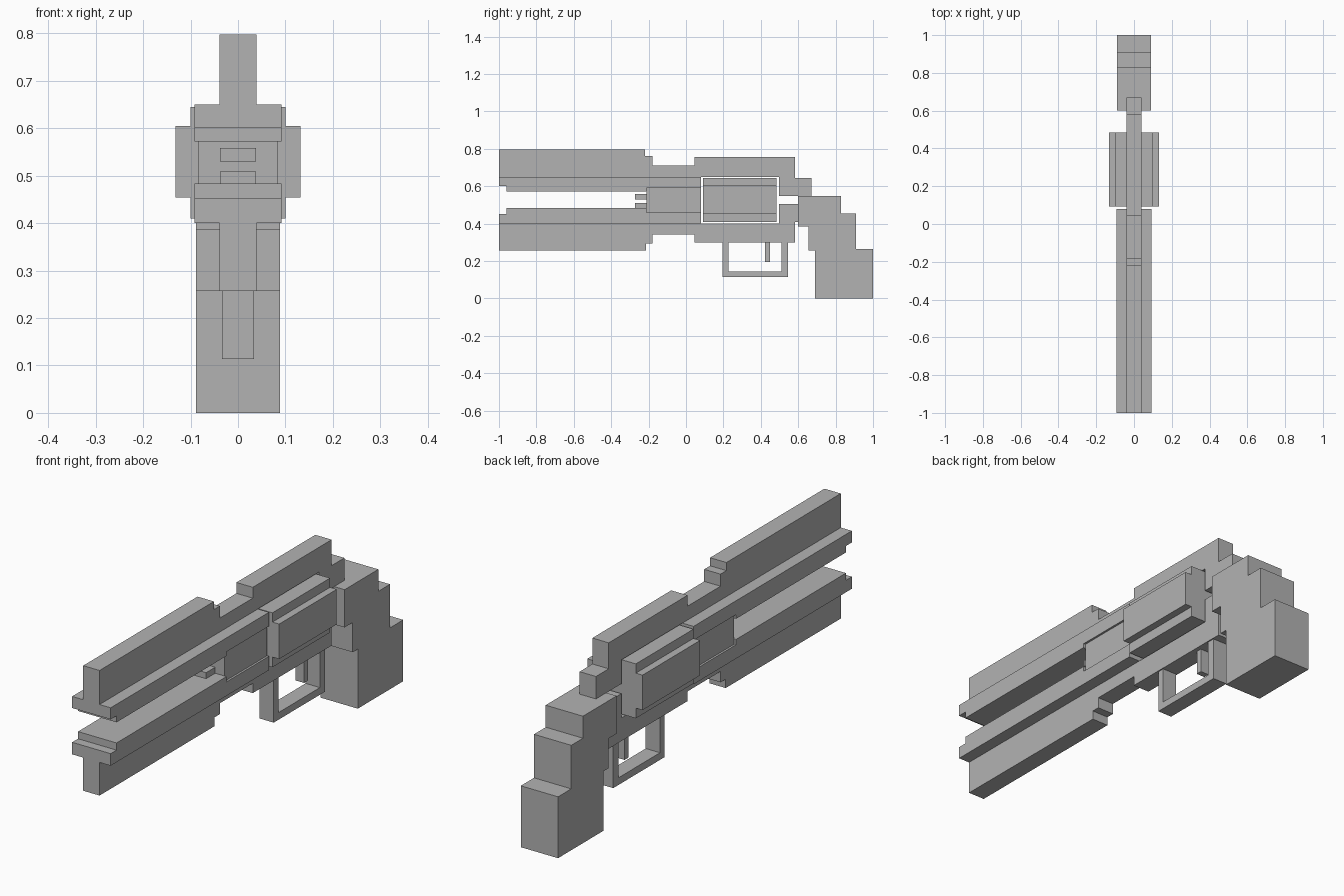
import bpy
import bmesh

cube = bpy.data.objects.get("Cube")
if cube:
    bpy.data.objects.remove(cube, do_unlink=True)

grey = bpy.data.materials.new("plain grey")
grey.use_nodes = True
colour = (0.45, 0.45, 0.45, 1)
grey.diffuse_color = colour
grey.node_tree.nodes["Principled BSDF"].inputs["Base Color"].default_value = colour


def finish(name, bm):
    bmesh.ops.recalc_face_normals(bm, faces=bm.faces)
    mesh = bpy.data.meshes.new(name)
    bm.to_mesh(mesh)
    bm.free()
    mesh.materials.append(grey)
    obj = bpy.data.objects.new(name, mesh)
    bpy.context.collection.objects.link(obj)
    return obj


def side_profile(name, half, points):
    """Extrude a (y, z) outline across x from -half to half."""
    bm = bmesh.new()
    face = bm.faces.new([bm.verts.new((-half, y, z)) for y, z in points])
    new = bmesh.ops.extrude_face_region(bm, geom=[face])["geom"]
    moved = [v for v in new if isinstance(v, bmesh.types.BMVert)]
    bmesh.ops.translate(bm, verts=moved, vec=(2 * half, 0, 0))
    return finish(name, bm)


def block(name, half, y0, y1, z0, z1):
    return side_profile(name, half, [(y0, z0), (y1, z0), (y1, z1), (y0, z1)])


# Narrow upper frame with sighting rib and stepped hammer
side_profile("upper_frame", 0.039, [
    (-1, 0.65), (-1, 0.797), (-0.22, 0.797), (-0.22, 0.762), (-0.18, 0.762),
    (-0.18, 0.71), (0.045, 0.71), (0.045, 0.757), (0.583, 0.757),
    (0.583, 0.645), (0.67, 0.645), (0.67, 0.547), (0.497, 0.547), (0.497, 0.65)])

# Narrow lower frame with rear support
side_profile("lower_frame", 0.039, [
    (-1, 0.40), (-1, 0.257), (-0.215, 0.257), (-0.215, 0.295), (-0.18, 0.295),
    (-0.18, 0.342), (0.045, 0.342), (0.045, 0.30), (0.583, 0.30),
    (0.583, 0.41), (0.60, 0.41), (0.60, 0.505), (0.497, 0.505), (0.497, 0.40)])

# Wide barrel halves with stepped muzzle
side_profile("upper_barrel", 0.092, [
    (-1, 0.65), (0.08, 0.65), (0.08, 0.59), (-0.21, 0.59),
    (-0.21, 0.572), (-0.96, 0.572), (-0.96, 0.60), (-1, 0.60)])
side_profile("lower_barrel", 0.092, [
    (-1, 0.40), (0.08, 0.40), (0.08, 0.46), (-0.21, 0.46),
    (-0.21, 0.483), (-0.96, 0.483), (-0.96, 0.452), (-1, 0.452)])

# Barrel core and its two pins
block("barrel_core", 0.083, -0.21, 0.079, 0.44, 0.61)
block("upper_pin", 0.038, -0.272, -0.2, 0.53, 0.558)
block("lower_pin", 0.038, -0.272, -0.2, 0.483, 0.509)

# Blocky cylinder with a plus-shaped section
bm = bmesh.new()
right = [(0.10, 0.41), (0.10, 0.454), (0.132, 0.454),
         (0.132, 0.605), (0.10, 0.605), (0.10, 0.645)]
section = right + [(-x, z) for x, z in reversed(right)]
face = bm.faces.new([bm.verts.new((x, 0.092, z)) for x, z in section])
new = bmesh.ops.extrude_face_region(bm, geom=[face])["geom"]
bmesh.ops.translate(bm, verts=[v for v in new if isinstance(v, bmesh.types.BMVert)],
                    vec=(0, 0.393, 0))
finish("cylinder", bm)

# Trigger guard and trigger
side_profile("trigger_guard", 0.034, [
    (0.195, 0.30), (0.195, 0.114), (0.545, 0.114), (0.545, 0.30),
    (0.51, 0.30), (0.51, 0.145), (0.226, 0.145), (0.226, 0.30)])
block("trigger", 0.02, 0.422, 0.448, 0.195, 0.301)

# Stepped grip
side_profile("grip", 0.089, [
    (0.69, 0), (1, 0), (1, 0.265), (0.91, 0.265), (0.91, 0.453), (0.83, 0.453),
    (0.83, 0.548), (0.60, 0.548), (0.60, 0.385), (0.655, 0.385),
    (0.655, 0.257), (0.69, 0.257)])
